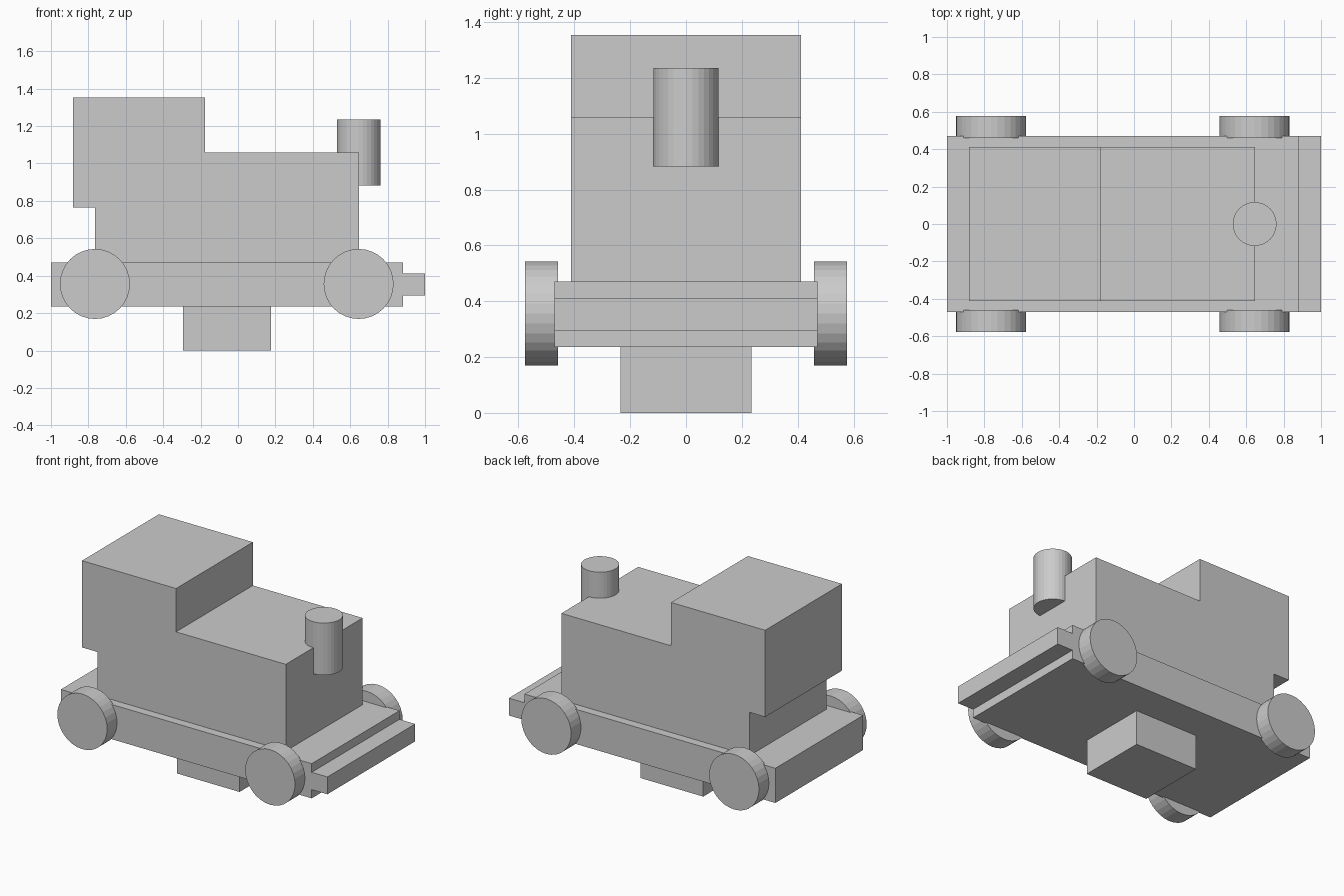
import bpy, bmesh
from math import pi

if "Cube" in bpy.data.objects:
    bpy.data.objects.remove(bpy.data.objects["Cube"])

U = 2 / 17  # stud-sized building unit


def extrude_profile(name, points, half_width):
    """Extrude an x/z outline symmetrically along y (all in units)."""
    bm = bmesh.new()
    face = bm.faces.new([bm.verts.new((x * U, -half_width * U, z * U)) for x, z in points])
    side = bmesh.ops.extrude_face_region(bm, geom=[face])["geom"]
    verts = [v for v in side if isinstance(v, bmesh.types.BMVert)]
    bmesh.ops.translate(bm, verts=verts, vec=(0, 2 * half_width * U, 0))
    bmesh.ops.recalc_face_normals(bm, faces=bm.faces[:])
    mesh = bpy.data.meshes.new(name)
    bm.to_mesh(mesh)
    bm.free()
    obj = bpy.data.objects.new(name, mesh)
    bpy.context.collection.objects.link(obj)
    return obj


def cylinder(name, center, radius, depth, rotation=(0, 0, 0)):
    bpy.ops.mesh.primitive_cylinder_add(
        vertices=32, radius=radius, depth=depth, location=center, rotation=rotation)
    bpy.context.object.name = name


# Chassis with the narrow front bumper
extrude_profile("chassis", [
    (-8.5, 2), (7.5, 2), (7.5, 2.5), (8.5, 2.5),
    (8.5, 3.5), (7.5, 3.5), (7.5, 4), (-8.5, 4)], 4)

# Boiler and raised cab overhanging at the rear
extrude_profile("body", [
    (-6.5, 4), (5.5, 4), (5.5, 9), (-1.5, 9),
    (-1.5, 11.5), (-7.5, 11.5), (-7.5, 6.5), (-6.5, 6.5)], 3.5)

# Block below the chassis
extrude_profile("under_block", [(-2.5, 0), (1.5, 0), (1.5, 2), (-2.5, 2)], 2)

# Chimney set into the front of the boiler
cylinder("chimney", (0.645, 0, 9 * U), 0.117, 3 * U)

# Four wheels
for end, x in (("rear", -0.765), ("front", 0.645)):
    for side, s in (("right", -1), ("left", 1)):
        cylinder(f"{end}_{side}_wheel", (x, s * 0.518, 3 * U + 0.003),
                 0.187, U, (pi / 2, 0, 0))
